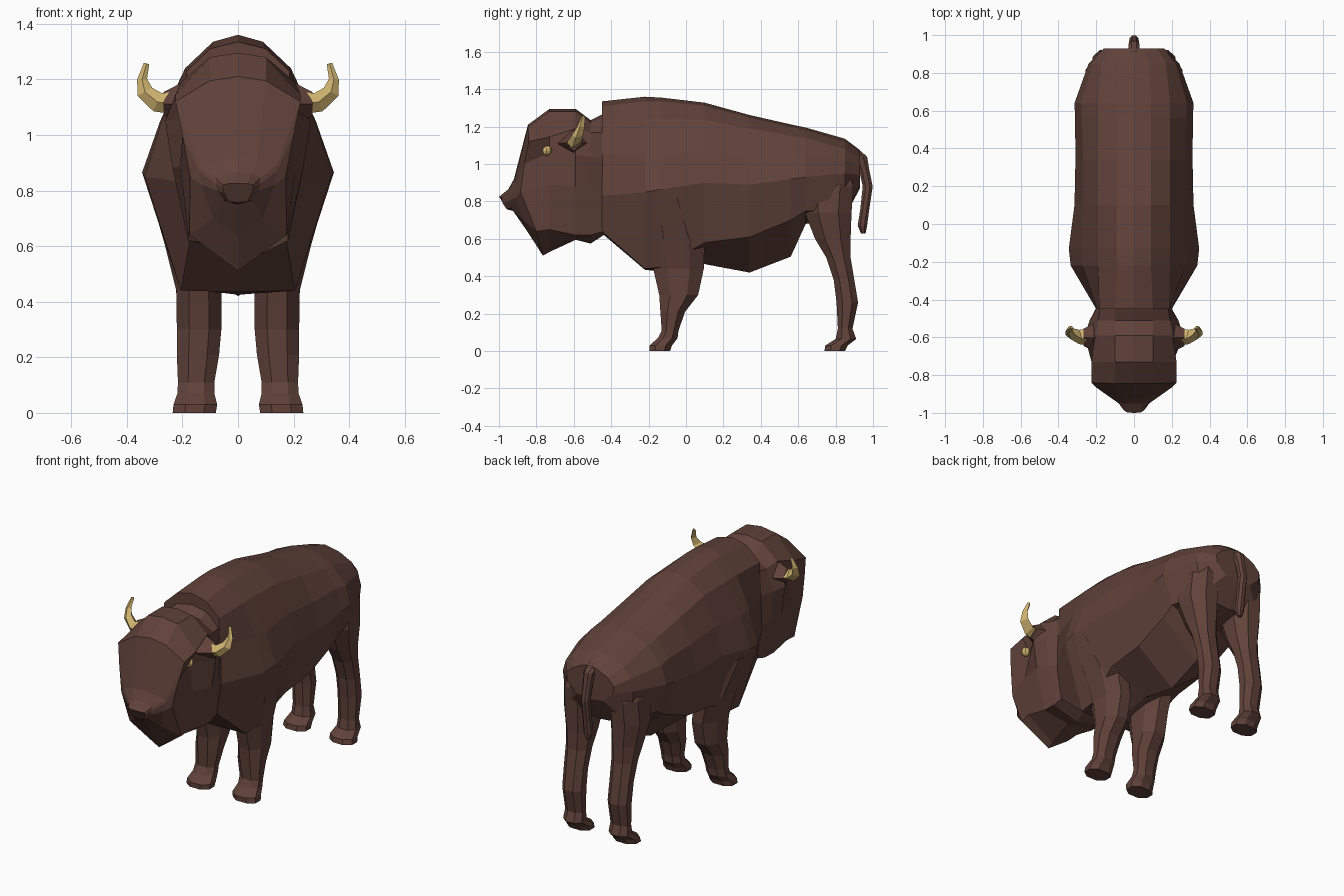
import bpy, bmesh
from mathutils import Vector


def material(name, rgb):
    m = bpy.data.materials.new(name)
    m.diffuse_color = (*rgb, 1)
    return m


BROWN = material("brown hide", (0.118, 0.054, 0.042))
HORN = material("pale horn", (0.62, 0.45, 0.16))


def loft(name, rings, mat):
    """Skin a list of equal-length point rings and cap both ends."""
    bm = bmesh.new()
    rows = [[bm.verts.new(p) for p in r] for r in rings]
    n = len(rows[0])
    for a, b in zip(rows, rows[1:]):
        for i in range(n):
            j = (i + 1) % n
            bm.faces.new((a[i], a[j], b[j], b[i]))
    bm.faces.new(rows[0])
    bm.faces.new(rows[-1])
    bmesh.ops.recalc_face_normals(bm, faces=bm.faces)
    me = bpy.data.meshes.new(name)
    bm.to_mesh(me)
    bm.free()
    me.materials.append(mat)
    ob = bpy.data.objects.new(name, me)
    bpy.context.collection.objects.link(ob)
    return ob


def mirror_ring(half):
    """Close a half outline (first and last points on the centre plane)."""
    return half + [(-x, y, z) for x, y, z in half[-2:0:-1]]


def section(y, *pts):
    return mirror_ring([(x, y, z) for x, z in pts])


def slab(z, x0, x1, y0, y1, c=0.28):
    """Level ring: a rectangle with chamfered corners."""
    a, b = (x1 - x0) * c, (y1 - y0) * c
    return [(x0 + a, y0, z), (x1 - a, y0, z), (x1, y0 + b, z), (x1, y1 - b, z),
            (x1 - a, y1, z), (x0 + a, y1, z), (x0, y1 - b, z), (x0, y0 + b, z)]


# Body: shoulder hump to rump
loft("body", [
    section(-0.45, (0, 1.335), (0.10, 1.31), (0.185, 1.23), (0.195, 1.05), (0.20, 0.83), (0.17, 0.64), (0, 0.63)),
    section(-0.22, (0, 1.36), (0.09, 1.335), (0.19, 1.24), (0.275, 1.05), (0.335, 0.85), (0.205, 0.44), (0, 0.435)),
    section(-0.13, (0, 1.355), (0.09, 1.335), (0.19, 1.24), (0.28, 1.05), (0.345, 0.865), (0.21, 0.45), (0, 0.425)),
    section(0.10, (0, 1.328), (0.09, 1.312), (0.19, 1.235), (0.27, 1.07), (0.315, 0.90), (0.25, 0.58), (0, 0.465)),
    section(0.34, (0, 1.262), (0.09, 1.25), (0.19, 1.19), (0.27, 1.05), (0.31, 0.89), (0.25, 0.61), (0, 0.42)),
    section(0.56, (0, 1.212), (0.09, 1.20), (0.19, 1.15), (0.275, 1.05), (0.312, 0.92), (0.25, 0.70), (0, 0.505)),
    section(0.64, (0, 1.195), (0.09, 1.185), (0.19, 1.14), (0.28, 1.04), (0.315, 0.93), (0.25, 0.75), (0, 0.68)),
    section(0.85, (0, 1.135), (0.08, 1.12), (0.17, 1.08), (0.22, 1.02), (0.24, 0.95), (0.215, 0.74), (0, 0.72)),
    section(0.93, (0, 1.075), (0.05, 1.065), (0.12, 1.03), (0.16, 0.99), (0.155, 0.94), (0.09, 0.88), (0, 0.87)),
], BROWN)

# Head: neck to muzzle, with a hollow under the brow
front = mirror_ring([(0, -0.845, 1.21), (0.10, -0.845, 1.195), (0.225, -0.84, 1.12), (0.20, -0.865, 1.0),
                     (0.172, -0.885, 0.85), (0.175, -0.80, 0.64), (0, -0.765, 0.51)])
face = mirror_ring([(0, -0.92, 0.92), (0.07, -0.918, 0.91), (0.14, -0.905, 0.89), (0.14, -0.908, 0.87),
                    (0.13, -0.91, 0.82), (0.09, -0.87, 0.70), (0, -0.845, 0.635)])
nose = mirror_ring([(0, -0.95, 0.865), (0.045, -0.95, 0.86), (0.08, -0.945, 0.845), (0.08, -0.95, 0.825),
                    (0.075, -0.95, 0.80), (0.05, -0.935, 0.765), (0, -0.925, 0.75)])
tip = mirror_ring([(0, -1.0, 0.825), (0.035, -0.998, 0.825), (0.055, -0.985, 0.82), (0.055, -0.985, 0.81),
                   (0.05, -0.98, 0.79), (0.035, -0.96, 0.76), (0, -0.955, 0.757)])
loft("head", [
    section(-0.44, (0, 1.27), (0.10, 1.25), (0.18, 1.17), (0.195, 1.03), (0.198, 0.84), (0.17, 0.64), (0, 0.62)),
    section(-0.51, (0, 1.235), (0.10, 1.22), (0.19, 1.17), (0.235, 1.04), (0.22, 0.87), (0.175, 0.62), (0, 0.575)),
    section(-0.59, (0, 1.295), (0.10, 1.28), (0.205, 1.19), (0.262, 1.05), (0.235, 0.88), (0.18, 0.62), (0, 0.595)),
    section(-0.73, (0, 1.295), (0.10, 1.28), (0.225, 1.145), (0.175, 1.06), (0.208, 0.89), (0.18, 0.65), (0, 0.53)),
    front, face, nose, tip], BROWN)

# Tail hanging from the rump
loft("tail", [slab(z, -w, w, y0, y1) for z, w, y0, y1 in (
    (1.085, 0.03, 0.86, 0.915), (1.04, 0.03, 0.89, 0.968), (0.97, 0.026, 0.925, 0.98),
    (0.88, 0.024, 0.945, 0.998), (0.76, 0.024, 0.932, 0.98), (0.67, 0.026, 0.918, 0.968),
    (0.63, 0.012, 0.935, 0.96))], BROWN)

# Leg rings: height, inner x, outer x, front y, back y
FRONT_LEG = [(0, 0.08, 0.235, -0.195, -0.085), (0.03, 0.075, 0.232, -0.195, -0.075),
             (0.07, 0.085, 0.218, -0.15, -0.045), (0.11, 0.085, 0.216, -0.13, -0.04),
             (0.21, 0.068, 0.22, -0.137, -0.005), (0.30, 0.06, 0.22, -0.143, 0.065),
             (0.44, 0.06, 0.222, -0.175, 0.095), (0.60, 0.08, 0.262, -0.20, 0.10),
             (0.82, 0.12, 0.325, -0.22, 0.02)]
REAR_LEG = [(0, 0.08, 0.235, 0.74, 0.85), (0.03, 0.08, 0.23, 0.745, 0.865),
            (0.065, 0.09, 0.218, 0.80, 0.91), (0.12, 0.095, 0.212, 0.812, 0.89),
            (0.26, 0.09, 0.218, 0.805, 0.92), (0.38, 0.09, 0.22, 0.79, 0.90),
            (0.50, 0.085, 0.225, 0.75, 0.88), (0.60, 0.075, 0.235, 0.69, 0.88),
            (0.74, 0.06, 0.258, 0.635, 0.885), (0.88, 0.06, 0.25, 0.64, 0.895),
            (1.0, 0.06, 0.19, 0.66, 0.86)]

# Horn rings: centre x, y, z, half depth, half thickness, and the thickness direction (x, z)
HORN_RINGS = [(0.25, -0.60, 1.115, 0.042, 0.038, -0.2, 1), (0.29, -0.598, 1.118, 0.038, 0.036, -0.45, 1),
              (0.335, -0.58, 1.155, 0.03, 0.03, -0.9, 0.5), (0.345, -0.562, 1.20, 0.02, 0.018, -1, 0.1),
              (0.329, -0.548, 1.257, 0.008, 0.01, -1, -0.3)]

for s, side in ((-1, "left"), (1, "right")):
    def flip(ring):
        return [(s * x, y, z) for x, y, z in ring]

    loft("front_leg_" + side, [flip(slab(*r)) for r in FRONT_LEG], BROWN)
    loft("rear_leg_" + side, [flip(slab(*r)) for r in REAR_LEG], BROWN)

    # Hide collar that the horn grows from
    loft("horn_collar_" + side, [flip([(x, -0.60 - d, z), (x, -0.60, z + t), (x, -0.60 + d, z), (x, -0.60, z - t)])
                                 for x, d, z, t in ((0.16, 0.10, 1.11, 0.10), (0.268, 0.045, 1.112, 0.042))], BROWN)

    rings = []
    for x, y, z, d, t, nx, nz in HORN_RINGS:
        c, u = Vector((x, y, z)), Vector((nx, 0, nz)).normalized() * t
        v = Vector((0, d, 0))
        rings.append(flip([tuple(p) for p in (c - v, c - v * 0.3 + u, c + v, c - v * 0.3 - u)]))
    loft("horn_" + side, rings, HORN)

    # Eye set below the brow
    bpy.ops.mesh.primitive_uv_sphere_add(segments=8, ring_count=6, radius=0.028,
                                         location=(s * 0.188, -0.745, 1.073))
    eye = bpy.context.object
    eye.name = "eye_" + side
    eye.data.materials.append(HORN)
